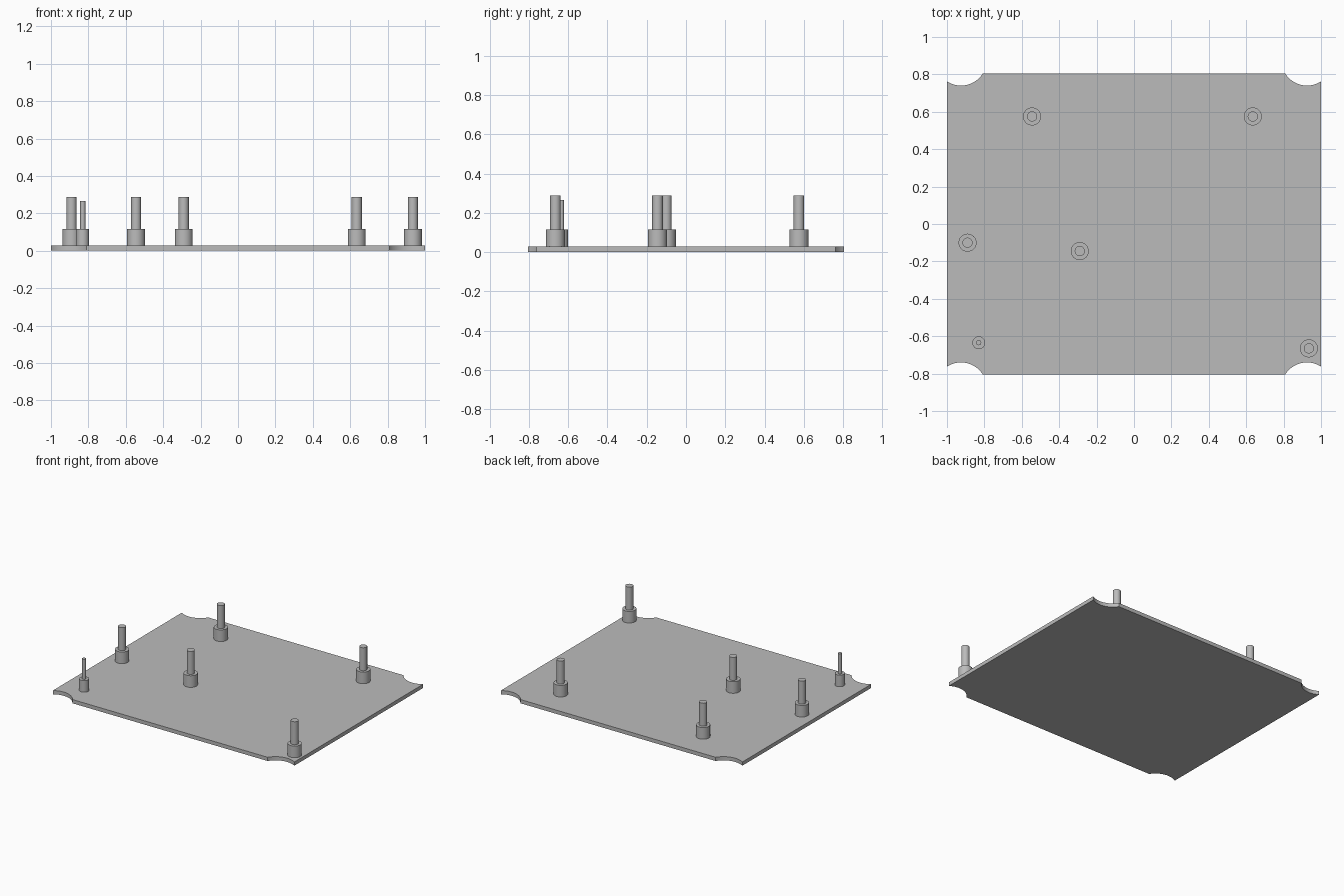
import bpy
import bmesh
import math

cube = bpy.data.objects.get("Cube")
if cube:
    bpy.data.objects.remove(cube, do_unlink=True)

PLATE_TOP = 0.028
HALF_X, HALF_Y = 1.0, 0.95
NOTCH_X, NOTCH_Y, NOTCH_R = 0.925, 0.877, 0.137

grey = bpy.data.materials.new("plain grey")
grey.use_nodes = True
colour = (0.5, 0.5, 0.5, 1.0)
grey.diffuse_color = colour
grey.node_tree.nodes["Principled BSDF"].inputs["Base Color"].default_value = colour


def finish(name, bm):
    """Turn a bmesh into a grey object with smooth curves and sharp edges."""
    bmesh.ops.recalc_face_normals(bm, faces=bm.faces)
    mesh = bpy.data.meshes.new(name)
    bm.to_mesh(mesh)
    bm.free()
    mesh.materials.append(grey)
    obj = bpy.data.objects.new(name, mesh)
    bpy.context.collection.objects.link(obj)
    bpy.ops.object.select_all(action="DESELECT")
    obj.select_set(True)
    bpy.context.view_layer.objects.active = obj
    bpy.ops.object.shade_smooth_by_angle(angle=math.radians(30))
    return obj


def notch_arc(steps=32):
    """Arc of the +x +y corner, from the side edge to the back edge."""
    dx, dy = HALF_X - NOTCH_X, HALF_Y - NOTCH_Y
    start = -math.acos(dx / NOTCH_R)
    end = math.asin(dy / NOTCH_R) - math.pi
    arc = []
    for i in range(steps + 1):
        a = start + (end - start) * i / steps
        arc.append((NOTCH_X + NOTCH_R * math.cos(a), NOTCH_Y + NOTCH_R * math.sin(a)))
    return arc


# Base plate: one corner arc mirrored to all four corners, then extruded
arc = notch_arc()
outline = []
for sx, sy in ((1, 1), (-1, 1), (-1, -1), (1, -1)):
    corner = [(sx * x, sy * y) for x, y in arc]
    outline += corner if sx * sy > 0 else corner[::-1]
bm = bmesh.new()
face = bm.faces.new([bm.verts.new((x, y, 0)) for x, y in outline])
side = bmesh.ops.extrude_face_region(bm, geom=[face], use_keep_orig=True)
top = [v for v in side["geom"] if isinstance(v, bmesh.types.BMVert)]
bmesh.ops.translate(bm, verts=top, vec=(0, 0, PLATE_TOP))
finish("base_plate", bm)


def stepped_post(name, x, y, collar_r, pin_r, pin_top, collar_top=0.115, sides=48):
    """Wide collar with a thin pin, as one stepped profile of rings."""
    profile = [(collar_r, PLATE_TOP), (collar_r, collar_top), (pin_r, collar_top), (pin_r, pin_top)]
    bm = bmesh.new()
    rings = []
    for r, z in profile:
        angles = [2 * math.pi * i / sides for i in range(sides)]
        rings.append([bm.verts.new((x + r * math.cos(a), y + r * math.sin(a), z)) for a in angles])
    for low, high in zip(rings, rings[1:]):
        for i in range(sides):
            j = (i + 1) % sides
            bm.faces.new((low[i], low[j], high[j], high[i]))
    bm.faces.new(rings[0][::-1])
    bm.faces.new(rings[-1])
    finish(name, bm)


# Five large posts and one slim post
large_posts = {
    "back_right_post": (-0.545, 0.575),
    "back_left_post": (0.635, 0.575),
    "right_side_post": (-0.89, -0.10),
    "middle_post": (-0.29, -0.145),
    "front_left_post": (0.935, -0.665),
}
for name, (x, y) in large_posts.items():
    stepped_post(name, x, y, 0.048, 0.027, 0.287)
stepped_post("front_right_slim_post", -0.83, -0.635, 0.034, 0.0135, 0.265)
